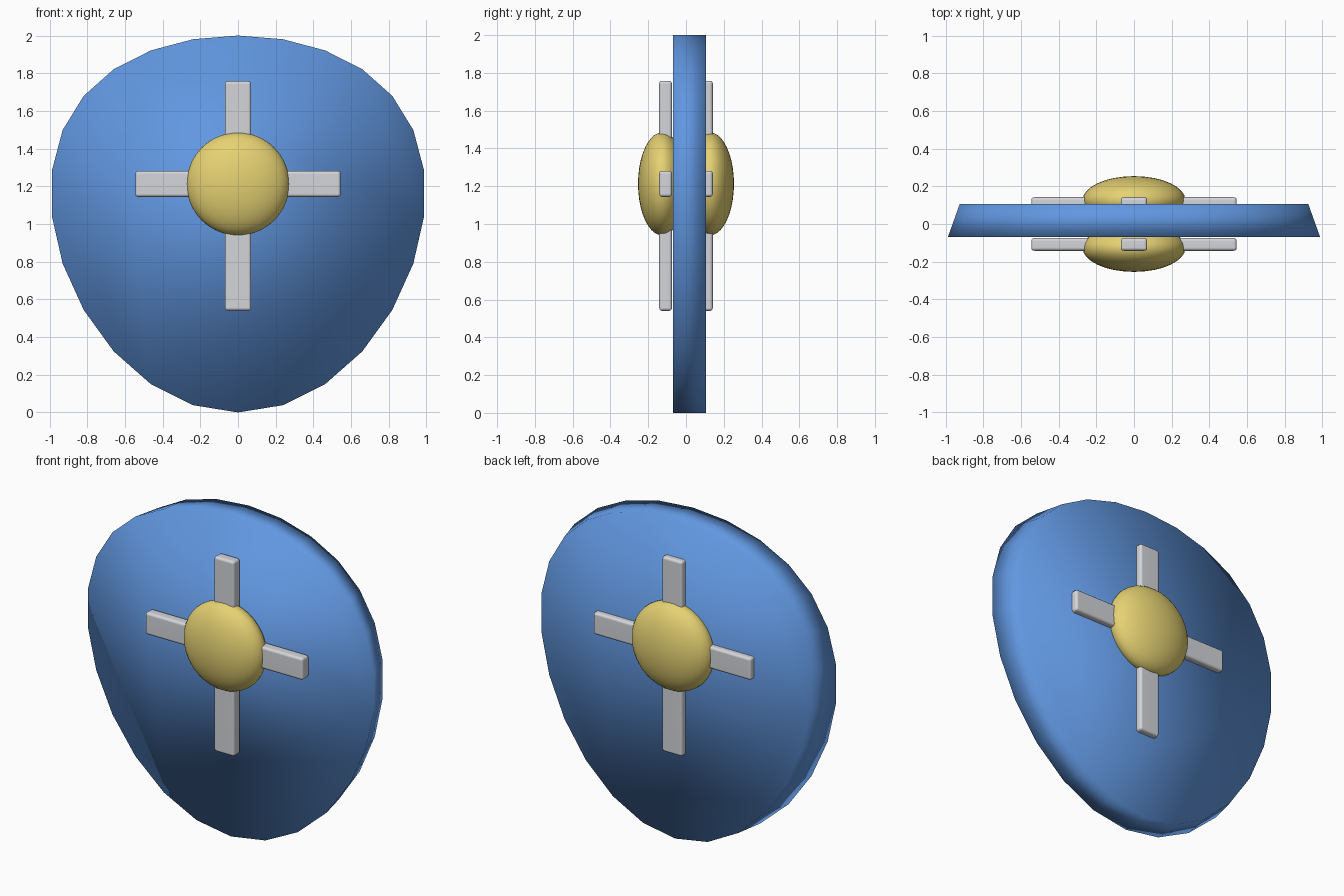
import bpy, bmesh, math

if "Cube" in bpy.data.objects:
    bpy.data.objects.remove(bpy.data.objects["Cube"])


def material(name, rgb):
    m = bpy.data.materials.new(name)
    m.diffuse_color = (*rgb, 1)
    m.use_nodes = True
    m.node_tree.nodes["Principled BSDF"].inputs["Base Color"].default_value = m.diffuse_color
    return m


BLUE = material("blue paint", (0.12, 0.31, 0.75))
STEEL = material("pale steel", (0.66, 0.67, 0.70))
GOLD = material("gold", (0.79, 0.64, 0.17))
CENTRE_Z = 1.2125


def add_object(name, bm, mat):
    bmesh.ops.recalc_face_normals(bm, faces=bm.faces)
    for f in bm.faces:
        f.smooth = True
    mesh = bpy.data.meshes.new(name)
    bm.to_mesh(mesh)
    bm.free()
    mesh.materials.append(mat)
    ob = bpy.data.objects.new(name, mesh)
    bpy.context.collection.objects.link(ob)
    return ob


# Shield board: egg-shaped slab, narrower across the back, softly shaded
SIDES = 26
bm = bmesh.new()
rings = []
for y, width in ((-0.07, 0.995), (0.105, 0.932)):
    ring = []
    for k in range(SIDES):
        a = 2 * math.pi * k / SIDES
        z = 1 + math.cos(a) + 0.165 * math.sin(a) ** 2
        ring.append(bm.verts.new((width * math.sin(a), y, z)))
    rings.append(ring)
    bm.faces.new(ring)
for k in range(SIDES):
    n = (k + 1) % SIDES
    bm.faces.new((rings[0][k], rings[0][n], rings[1][n], rings[1][k]))
add_object("shield_board", bm, BLUE)


def bar(name, y, z, width, height):
    """Steel strap with rounded edges."""
    bm = bmesh.new()
    bmesh.ops.create_cube(bm, size=1)
    for v in bm.verts:
        v.co = (v.co.x * width, y + v.co.y * 0.068, z + v.co.z * height)
    bmesh.ops.bevel(bm, geom=bm.edges[:], offset=0.016, segments=3,
                    profile=0.5, affect='EDGES')
    ob = add_object(name, bm, STEEL)
    bpy.ops.object.select_all(action='DESELECT')
    ob.select_set(True)
    bpy.context.view_layer.objects.active = ob
    bpy.ops.object.shade_smooth_by_angle(angle=math.radians(40))
    mod = ob.modifiers.new("even shading", 'WEIGHTED_NORMAL')
    mod.keep_sharp = True


def boss(name, y):
    """Flattened dome at the crossing of the straps."""
    bm = bmesh.new()
    bmesh.ops.create_uvsphere(bm, u_segments=32, v_segments=20, radius=1)
    for v in bm.verts:
        x, d, h = v.co
        v.co = (x * 0.273, y + d * 0.128, CENTRE_Z + h * 0.273)
    add_object(name, bm, GOLD)


# The cross and boss repeat on both faces
for side, s in (("front", -1), ("back", 1)):
    bar(side + "_upright_strap", s * 0.108, 1.149, 0.14, 1.218)
    bar(side + "_cross_strap", s * 0.108, CENTRE_Z, 1.09, 0.138)
    boss(side + "_boss", s * 0.126)
